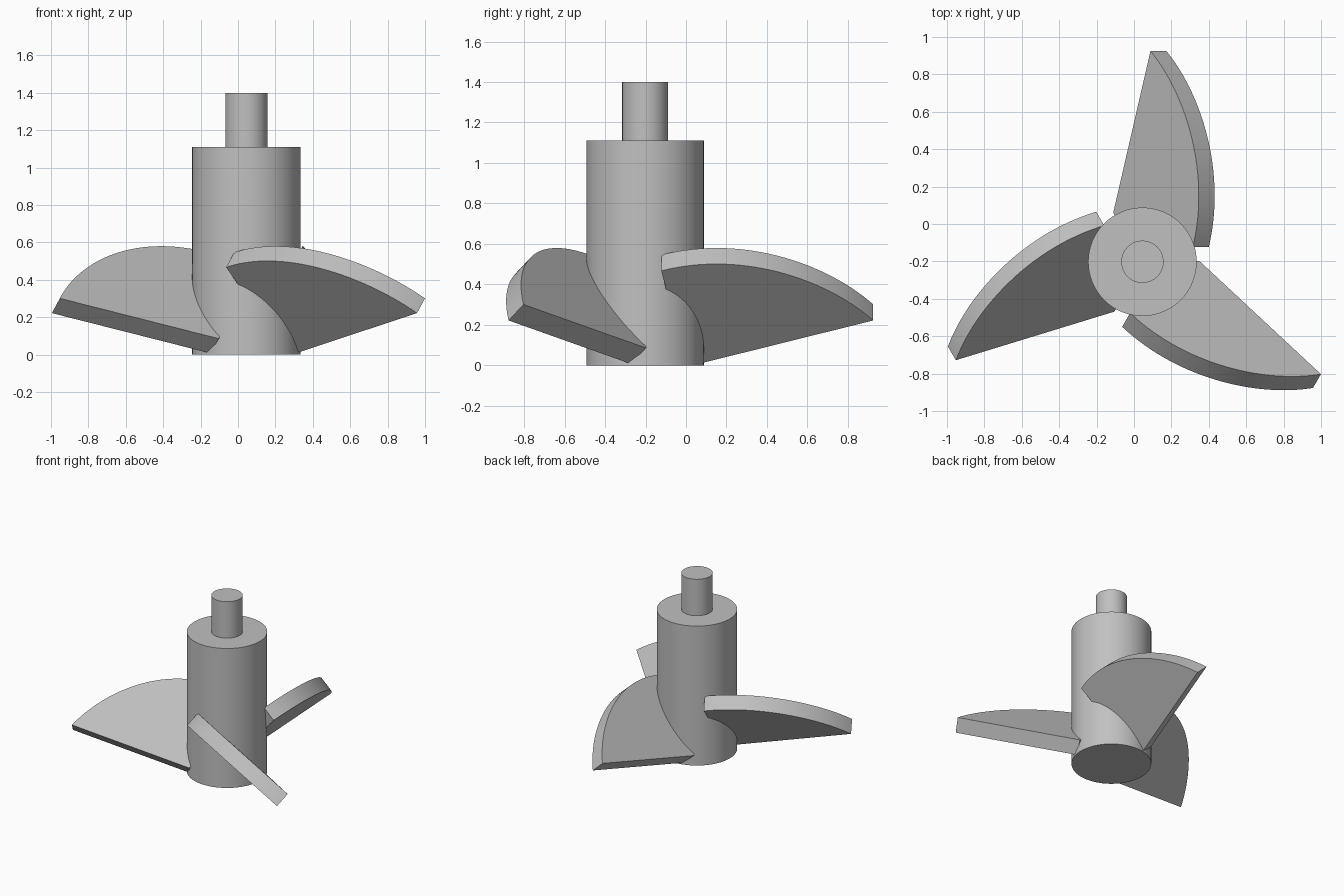
import bpy, bmesh, math
from mathutils import Vector, Matrix
from mathutils.geometry import interpolate_bezier

if "Cube" in bpy.data.objects:
    bpy.data.objects.remove(bpy.data.objects["Cube"])

# Single grey metal
metal = bpy.data.materials.new("grey_metal")
metal.use_nodes = True
GREY = (0.53, 0.53, 0.53, 1)
metal.diffuse_color = GREY
metal.node_tree.nodes["Principled BSDF"].inputs["Base Color"].default_value = GREY

AXIS = Vector((0.045, -0.202, 0))   # rotation axis of the impeller
PITCH = 1.08                        # rise of the blade plane per unit across
THICK = Vector((-0.085, 0, 0.079))  # blade thickness, normal to the plane


def finish(obj):
    obj.data.materials.append(metal)
    bpy.ops.object.select_all(action="DESELECT")
    obj.select_set(True)
    bpy.context.view_layer.objects.active = obj
    bpy.ops.object.shade_smooth_by_angle(angle=math.radians(30))


def cylinder(name, radius, bottom, top):
    bpy.ops.mesh.primitive_cylinder_add(
        vertices=96, radius=radius, depth=top - bottom,
        location=AXIS + Vector((0, 0, (bottom + top) / 2)))
    obj = bpy.context.object
    obj.name = name
    finish(obj)


def blade(name, angle):
    # Outline as (across, outward): curved upper edge, then root, then straight lower edge
    tip, root = Vector((0.128, 1.127, 0)), Vector((0.355, 0.08, 0))
    outline = interpolate_bezier(tip, Vector((0.315, 0.9, 0)),
                                 Vector((0.45, 0.48, 0)), root, 40)
    outline += [Vector(p) for p in ((0.284, 0.1, 0), (0.15, 0.12, 0),
                                    (0, 0.15, 0), (-0.071, 0.262, 0))]
    bm = bmesh.new()
    low = [bm.verts.new((p.x, p.y, 0.222 + PITCH * (p.x - tip.x))) for p in outline]
    face = bm.faces.new(low)
    grown = bmesh.ops.extrude_face_region(bm, geom=[face], use_keep_orig=True)
    bmesh.ops.translate(bm, vec=THICK,
                        verts=[g for g in grown["geom"] if isinstance(g, bmesh.types.BMVert)])
    bmesh.ops.recalc_face_normals(bm, faces=bm.faces)
    bm.transform(Matrix.Translation(AXIS) @ Matrix.Rotation(angle, 4, "Z"))
    mesh = bpy.data.meshes.new(name)
    bm.to_mesh(mesh)
    bm.free()
    obj = bpy.data.objects.new(name, mesh)
    bpy.context.collection.objects.link(obj)
    finish(obj)


# Hub and drive shaft
cylinder("hub", 0.29, 0, 1.11)
cylinder("drive_shaft", 0.113, 1.11, 1.4)

# Three pitched blades
for i, side in enumerate(("back", "right", "left")):
    blade(side + "_blade", i * math.tau / 3)
